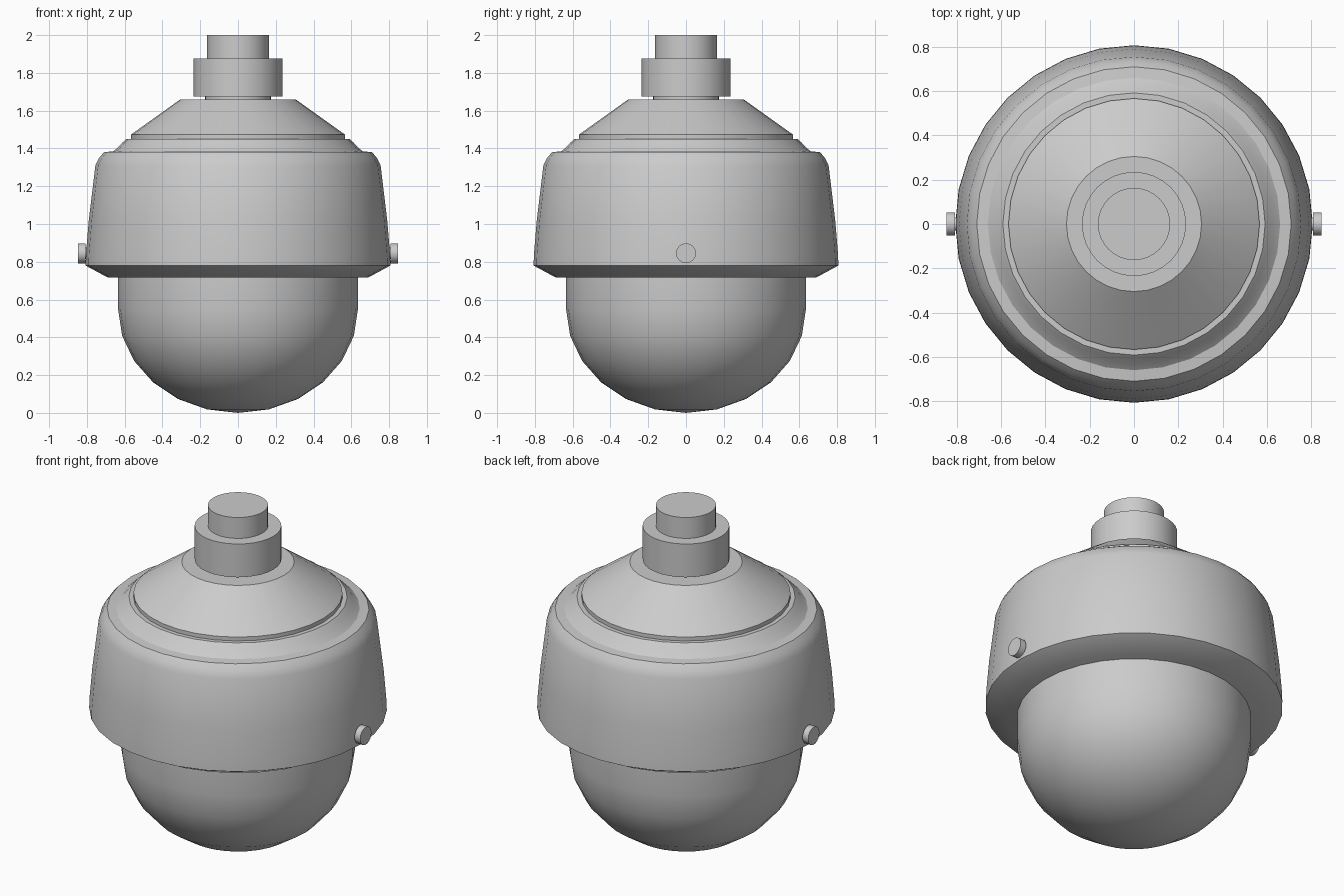
import bpy, bmesh
from math import sin, cos, pi, radians

if "Cube" in bpy.data.objects:
    bpy.data.objects.remove(bpy.data.objects["Cube"])


def finish(obj, angle=30):
    bpy.ops.object.select_all(action='DESELECT')
    obj.select_set(True)
    bpy.context.view_layer.objects.active = obj
    bpy.ops.object.shade_smooth_by_angle(angle=radians(angle))


def lathe(name, profile, sides=32, axis='Z'):
    """Revolve (radius, height) points, listed bottom to top, around an axis."""
    bm = bmesh.new()
    rings = []
    for r, h in profile:
        n = 1 if r == 0 else sides
        ring = []
        for i in range(n):
            a, b = r * cos(2 * pi * i / sides), r * sin(2 * pi * i / sides)
            ring.append(bm.verts.new((a, b, h) if axis == 'Z' else (h, a, b)))
        rings.append(ring)
    for low, high in zip(rings, rings[1:]):
        for i in range(sides):
            j = (i + 1) % sides
            if len(low) == 1:
                bm.faces.new((low[0], high[j], high[i]))
            elif len(high) == 1:
                bm.faces.new((low[i], low[j], high[0]))
            else:
                bm.faces.new((low[i], low[j], high[j], high[i]))
    # flat end caps
    for ring in (rings[0], rings[-1]):
        if len(ring) > 1:
            bm.faces.new(ring)
    bmesh.ops.recalc_face_normals(bm, faces=bm.faces)
    mesh = bpy.data.meshes.new(name)
    bm.to_mesh(mesh)
    bm.free()
    obj = bpy.data.objects.new(name, mesh)
    bpy.context.collection.objects.link(obj)
    finish(obj)
    return obj


# Dome window: elliptical bowl with a short straight wall
bowl = [(0, 0)] + [(0.635 * cos(radians(a)), 0.55 - 0.55 * sin(radians(a)))
                   for a in (75, 60, 45, 30, 15, 0)]
lathe("dome_window", bowl + [(0.635, 0.73)])

# Main housing: chamfered lip, tapered wall, rounded shoulder, coved top
lathe("housing", [(0.69, 0.717), (0.807, 0.78), (0.805, 0.84), (0.79, 1.02),
                  (0.755, 1.31), (0.735, 1.35), (0.71, 1.38), (0.66, 1.385),
                  (0.635, 1.405), (0.61, 1.433), (0.592, 1.45)])

# Conical cap with a thin rim
lathe("top_cap", [(0.567, 1.445), (0.567, 1.473), (0.305, 1.66)])

# Mounting neck, collar and pipe
lathe("neck_ring", [(0.175, 1.65), (0.175, 1.68)])
lathe("pipe_collar", [(0.235, 1.676), (0.235, 1.875)])
lathe("mount_pipe", [(0.163, 1.87), (0.163, 2.0)])

# Side screws
for side, s in (("right", 1), ("left", -1)):
    screw = lathe(side + "_screw", [(0.03, 0.77 * s), (0.03, 0.808 * s),
                                    (0.053, 0.808 * s), (0.053, 0.846 * s)],
                  sides=16, axis='X')
    screw.location.z = 0.845
